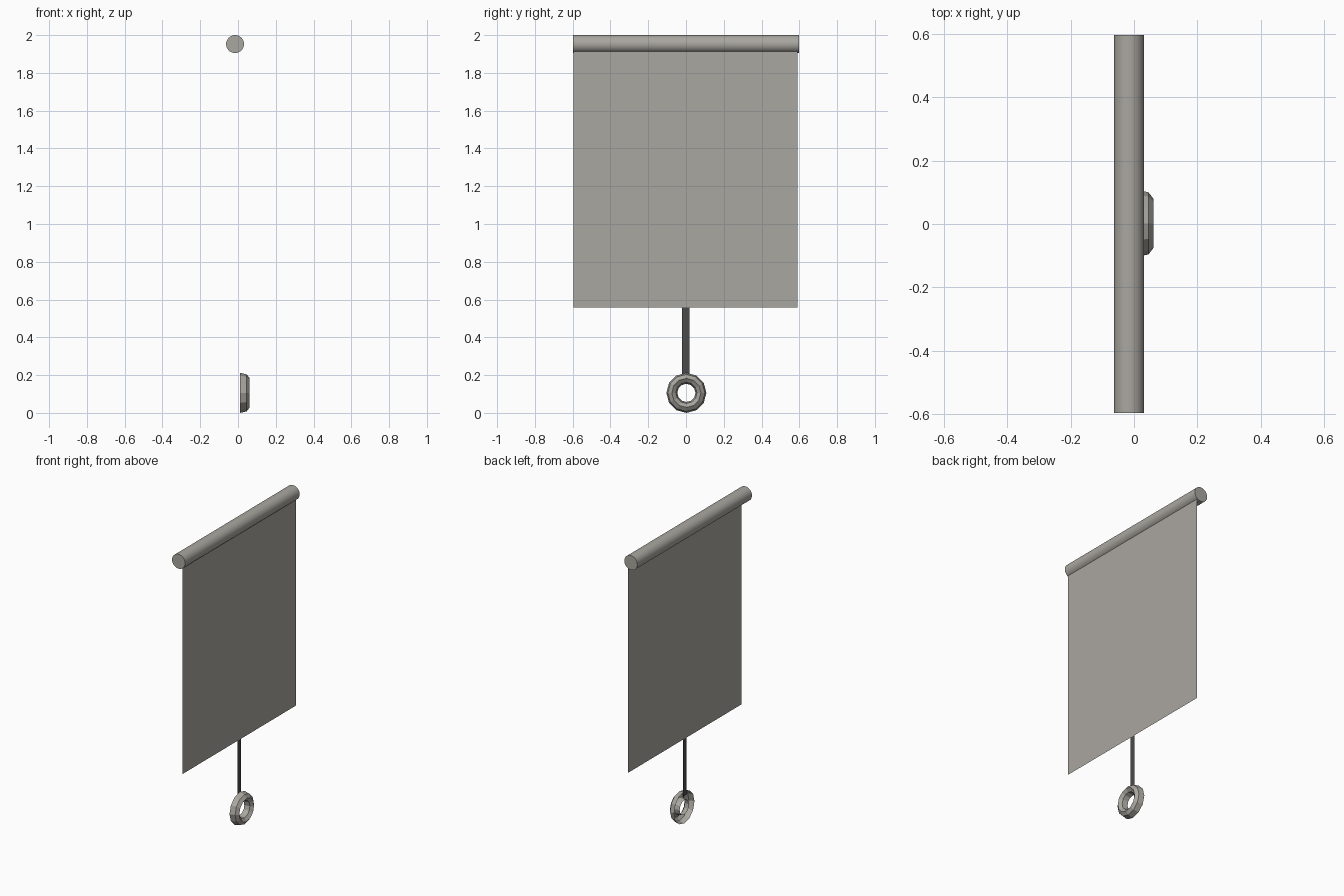
import bpy, bmesh, math

if "Cube" in bpy.data.objects:
    bpy.data.objects.remove(bpy.data.objects["Cube"])


def material(name, rgb):
    m = bpy.data.materials.new(name)
    m.diffuse_color = (*rgb, 1.0)
    m.use_nodes = True
    m.node_tree.nodes["Principled BSDF"].inputs["Base Color"].default_value = m.diffuse_color
    return m


FABRIC = material("warm_grey", (0.40, 0.385, 0.35))
CORD = material("dark_grey", (0.07, 0.07, 0.07))
SHEET_X = 0.011


def add_mesh(name, verts, faces, mat):
    me = bpy.data.meshes.new(name)
    me.from_pydata(verts, [], faces)
    me.materials.append(mat)
    ob = bpy.data.objects.new(name, me)
    bpy.context.collection.objects.link(ob)
    return ob


def panel(name, y0, y1, z0, z1, mat):
    # single flat sheet facing +x
    verts = [(SHEET_X, y0, z0), (SHEET_X, y1, z0), (SHEET_X, y1, z1), (SHEET_X, y0, z1)]
    return add_mesh(name, verts, [(0, 1, 2, 3)], mat)


# Roller tube along the top
bpy.ops.mesh.primitive_cylinder_add(vertices=32, radius=0.0475, depth=1.194,
                                    location=(-0.0155, 0, 1.9525),
                                    rotation=(math.pi / 2, 0, 0))
tube = bpy.context.object
tube.name = "roller_tube"
tube.data.materials.append(FABRIC)
bpy.ops.object.shade_smooth_by_angle(angle=math.radians(35))

# Hanging fabric and pull cord
panel("blind_fabric", -0.595, 0.591, 0.557, 1.925, FABRIC)
panel("pull_cord", -0.02, 0.018, 0.18, 0.557, CORD)

# Pull ring: open-backed half torus, 12 sides, half-octagon section (radius, x)
profile = [(0.106, 0.011), (0.098, 0.046), (0.077, 0.062), (0.056, 0.046), (0.048, 0.011)]
SIDES, n = 12, len(profile)
verts, faces = [], []
for i in range(SIDES):
    a = 2 * math.pi * i / SIDES
    verts += [(x, 0.002 + r * math.cos(a), 0.106 + r * math.sin(a)) for r, x in profile]
    j = (i + 1) % SIDES
    faces += [(i * n + k, j * n + k, j * n + k + 1, i * n + k + 1) for k in range(n - 1)]
add_mesh("pull_ring", verts, faces, FABRIC)
